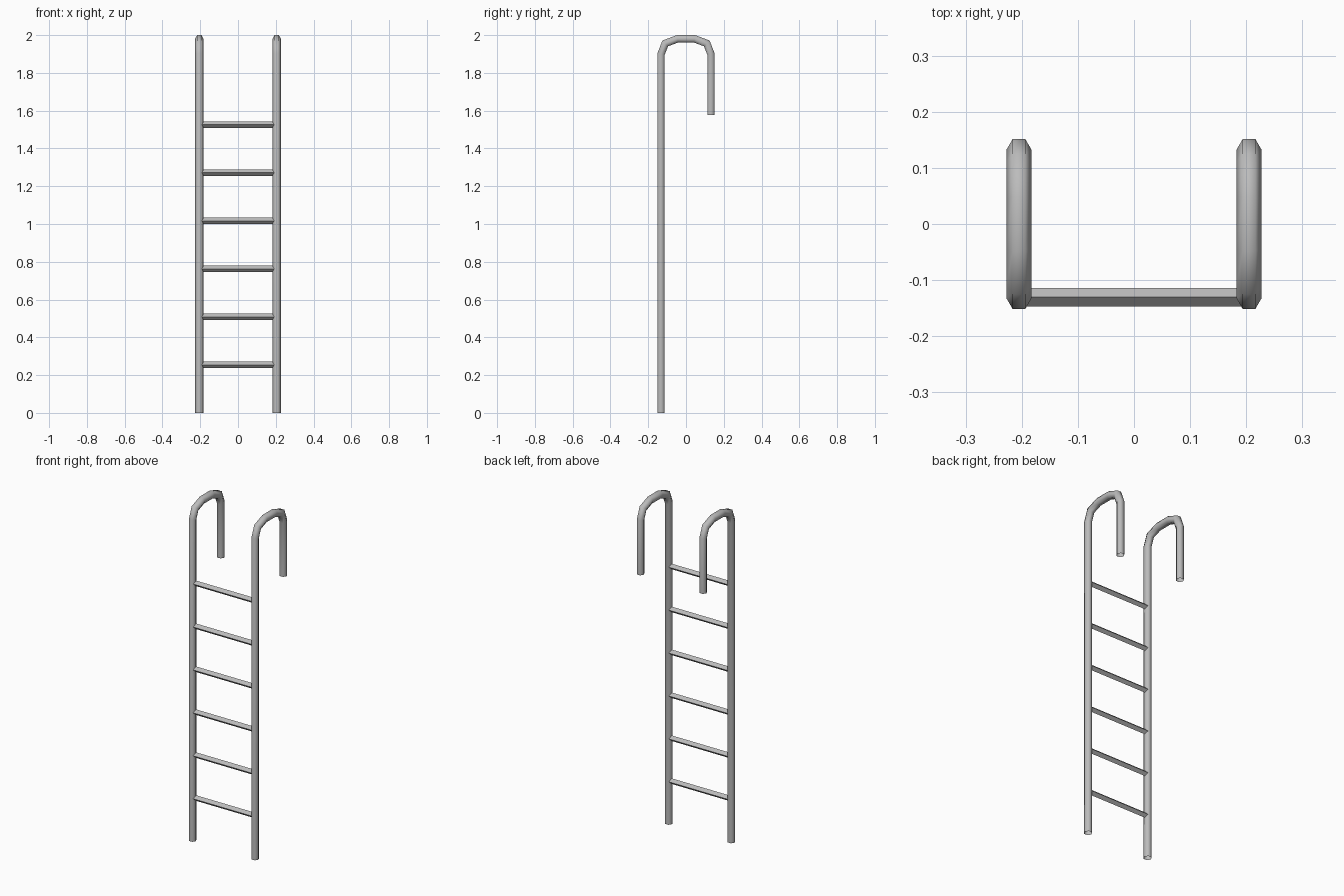
import bpy, bmesh, math
from mathutils import Vector

if "Cube" in bpy.data.objects:
    bpy.data.objects.remove(bpy.data.objects["Cube"])

metal = bpy.data.materials.new("grey metal")
metal.diffuse_color = (0.5, 0.5, 0.5, 1)
metal.use_nodes = True
metal.node_tree.nodes["Principled BSDF"].inputs["Base Color"].default_value = metal.diffuse_color

RAIL_X, RAIL_Y, RAIL_R = 0.205, 0.132, 0.0225
RUNG_R, RUNG_STEP = 0.0165, 0.2543


def sweep(name, path, side, radius, sides, smooth):
    """Open tube along a planar path; side is the normal of the path's plane."""
    pts = [Vector(p) for p in path]
    side = Vector(side)
    bm = bmesh.new()
    rings = []
    for i, p in enumerate(pts):
        a = (p - pts[i - 1]).normalized() if i else None
        b = (pts[i + 1] - p).normalized() if i < len(pts) - 1 else None
        a, b = a or b, b or a
        t = (a + b).normalized()
        out = t.cross(side) / max(t.dot(a), 0.1)   # mitred joint
        ring = []
        for k in range(sides):
            ang = 2 * math.pi * k / sides
            ring.append(bm.verts.new(p + radius * (side * math.cos(ang) + out * math.sin(ang))))
        rings.append(ring)
    for r0, r1 in zip(rings, rings[1:]):
        for k in range(sides):
            j = (k + 1) % sides
            bm.faces.new((r0[k], r0[j], r1[j], r1[k]))
    bmesh.ops.recalc_face_normals(bm, faces=bm.faces)
    for f in bm.faces:
        f.smooth = smooth
    mesh = bpy.data.meshes.new(name)
    bm.to_mesh(mesh)
    bm.free()
    mesh.materials.append(metal)
    ob = bpy.data.objects.new(name, mesh)
    bpy.context.collection.objects.link(ob)
    return ob


# Side rails: long upright, faceted arch over the top, short drop behind
arch = [(-RAIL_Y, 1.90), (-0.110, 1.956), (-0.045, 1.9805)]
profile = [(-RAIL_Y, 0)] + arch + [(-y, z) for y, z in reversed(arch)] + [(RAIL_Y, 1.578)]
for label, s in (("left", -1), ("right", 1)):
    sweep(label + "_rail", [(s * RAIL_X, y, z) for y, z in profile], (1, 0, 0), RAIL_R, 6, True)

# Rungs: four-sided bars set on edge
for n in range(1, 7):
    z = n * RUNG_STEP
    sweep(f"rung_{n}", [(-0.2, -0.1305, z), (0.2, -0.1305, z)], (0, 1, 0), RUNG_R, 4, False)
